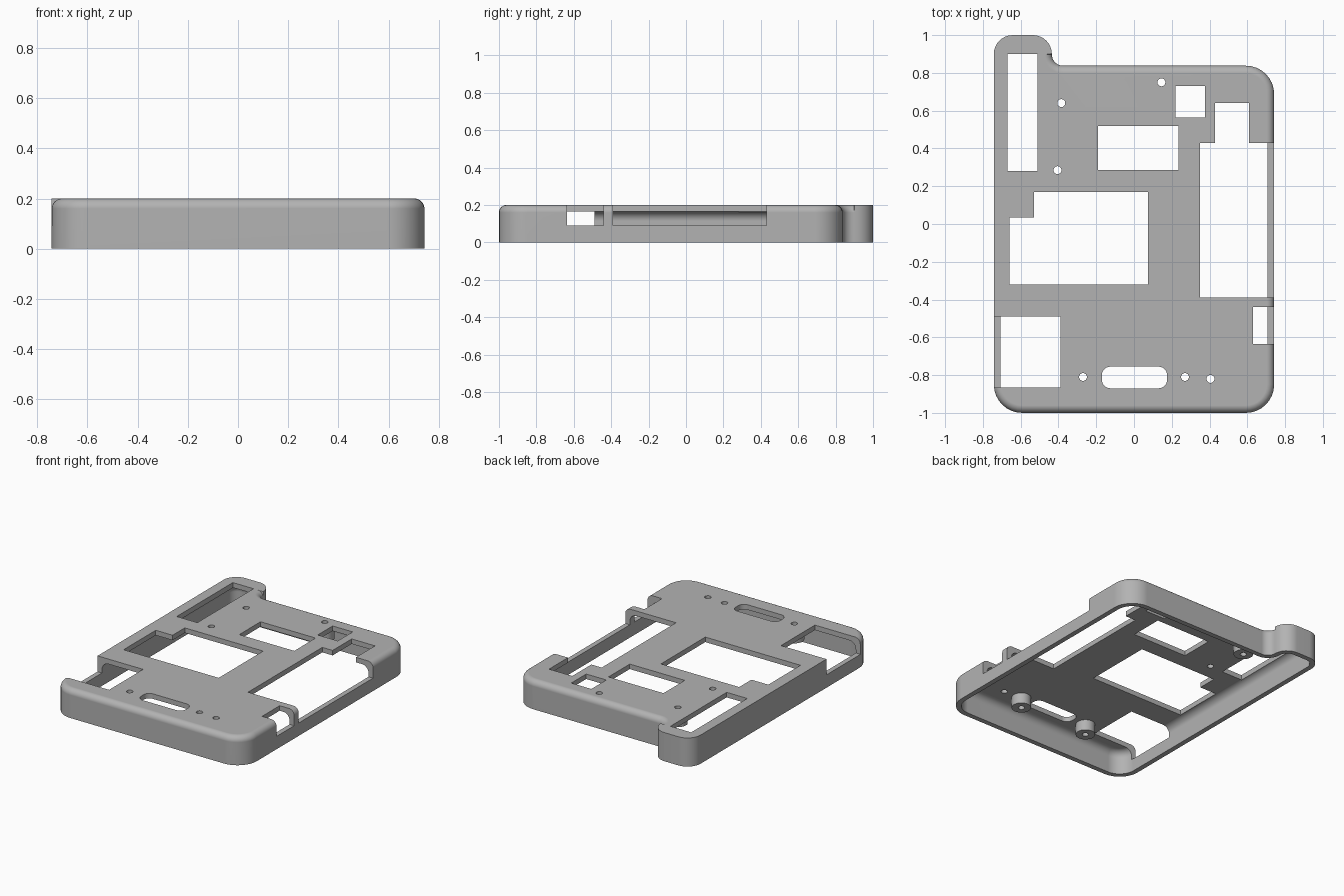
import bpy, bmesh
from math import sin, cos, radians, pi
from mathutils import Vector

if "Cube" in bpy.data.objects:
    bpy.data.objects.remove(bpy.data.objects["Cube"], do_unlink=True)

TOP, ROOF, WALL = 0.2, 0.165, 0.035
HALF_W, BACK, SILL = 0.742, 0.838, 0.09
FILLET, INNER_FILLET, STEPS = 0.04, 0.05, 8

grey = bpy.data.materials.new("plain grey")
grey.use_nodes = True
grey.diffuse_color = (0.45, 0.45, 0.45, 1)
grey.node_tree.nodes["Principled BSDF"].inputs["Base Color"].default_value = grey.diffuse_color


def make_object(name, bm):
    bmesh.ops.recalc_face_normals(bm, faces=bm.faces[:])
    mesh = bpy.data.meshes.new(name)
    bm.to_mesh(mesh)
    bm.free()
    mesh.materials.append(grey)
    obj = bpy.data.objects.new(name, mesh)
    bpy.context.scene.collection.objects.link(obj)
    return obj


def smooth(obj):
    bpy.ops.object.select_all(action="DESELECT")
    obj.select_set(True)
    bpy.context.view_layer.objects.active = obj
    bpy.ops.object.shade_smooth_by_angle(angle=radians(35))


def bridge(bm, a, b):
    n = len(a)
    for i in range(n):
        bm.faces.new((a[i], a[(i + 1) % n], b[(i + 1) % n], b[i]))


# Outline entries: point, outward normal, top edge rounded or not
outline = []


def corner(cx, cy, r, start, sweep, rounded):
    side = 1 if sweep > 0 else -1
    for i in range(STEPS + 1):
        a = radians(start + sweep * i / STEPS)
        n = Vector((cos(a), sin(a)))
        outline.append((Vector((cx, cy)) + n * r, n * side, rounded))


R, BUMP_R, NECK_R, BUMP_X = 0.15, 0.1, 0.06, -0.435
corner(HALF_W - R, -1 + R, R, -90, 90, 1)
corner(HALF_W - R, BACK - R, R, 0, 90, 1)
corner(BUMP_X + NECK_R, BACK + NECK_R, NECK_R, 270, -90, 1)
corner(BUMP_X - BUMP_R, 1 - BUMP_R, BUMP_R, 0, 90, 0)
corner(-HALF_W + BUMP_R, 1 - BUMP_R, BUMP_R, 90, 90, 0)
for y, rounded in ((-0.6, 0), (-0.7, 1)):
    outline.append((Vector((-HALF_W, y)), Vector((-1, 0)), rounded))
corner(-HALF_W + R, -1 + R, R, 180, 90, 1)

# Hollow shell lofted from offset outlines
bm = bmesh.new()


def ring(inset, z, partial=False):
    return [bm.verts.new((*(p - n * inset * (w if partial else 1)), z)) for p, n, w in outline]


angles = [pi / 2 * i / STEPS for i in range(STEPS + 1)]
outer = [ring(0, 0)] + [ring(FILLET * (1 - cos(a)), TOP - FILLET + FILLET * sin(a), True) for a in angles]
inner = [ring(WALL, 0)] + [ring(WALL + INNER_FILLET * (1 - cos(a)),
                               ROOF - INNER_FILLET + INNER_FILLET * sin(a)) for a in angles]
for rings in (outer, inner):
    for a, b in zip(rings, rings[1:]):
        bridge(bm, a, b)
    bm.faces.new(rings[-1])
bridge(bm, outer[0], inner[0])
shell = make_object("case_shell", bm)

# Cutters for the openings
cutters = []


def prism_cutter(name, points, z0=SILL):
    bm = bmesh.new()
    low, high = ([bm.verts.new((x, y, z)) for x, y in points] for z in (z0, TOP + 0.1))
    bridge(bm, low, high)
    bm.faces.new(low)
    bm.faces.new(high)
    obj = make_object(name, bm)
    obj.hide_render = True
    cutters.append(obj)


def box_cutter(name, x0, x1, y0, y1):
    prism_cutter(name, [(x0, y0), (x1, y0), (x1, y1), (x0, y1)])


def arc(cx, cy, r, start, end, count):
    return [(cx + r * cos(radians(start + (end - start) * i / count)),
             cy + r * sin(radians(start + (end - start) * i / count))) for i in range(count + 1)]


box_cutter("bump_slot", -0.67, -0.51, 0.28, 0.9)
box_cutter("middle_window", -0.19, 0.235, 0.285, 0.52)
box_cutter("small_window", 0.22, 0.375, 0.565, 0.73)
box_cutter("side_window", 0.35, 1, -0.39, 0.43)
box_cutter("side_window_extension", 0.43, 0.61, 0.3, 0.64)
box_cutter("side_port", 0.63, 1, -0.635, -0.44)
box_cutter("left_port", -1, -0.39, -0.865, -0.49)
prism_cutter("large_window", [(-0.66, -0.32), (0.075, -0.32), (0.075, 0.17),
                              (-0.53, 0.17), (-0.53, 0.035), (-0.66, 0.035)])
oblong = []
for cx, cy, start in ((0.13, -0.8, 0), (-0.125, -0.8, 90), (-0.125, -0.825, 180), (0.13, -0.825, 270)):
    oblong += arc(cx, cy, 0.045, start, start + 90, 6)
prism_cutter("oblong_slot", oblong)

HOLE_R = 0.021
boss_spots = [(-0.27, -0.81), (0.27, -0.81), (-0.385, 0.64), (0.145, 0.75)]
plain_spots = [(-0.405, 0.285), (0.405, -0.82)]
for x, y in boss_spots + plain_spots:
    prism_cutter("screw_hole", arc(x, y, HOLE_R, 0, 360, 24)[:-1], 0.05)

for cutter in cutters:
    mod = shell.modifiers.new(cutter.name, "BOOLEAN")
    mod.operation, mod.solver, mod.object = "DIFFERENCE", "EXACT", cutter

# Bake the cuts and drop the cutters
bpy.context.view_layer.update()
baked = bpy.data.meshes.new_from_object(shell.evaluated_get(bpy.context.evaluated_depsgraph_get()))
shell.modifiers.clear()
shell.data = baked
shell.data.name = "case_shell"
for cutter in cutters:
    bpy.data.objects.remove(cutter, do_unlink=True)
shell.data.materials.clear()
shell.data.materials.append(grey)
for face in shell.data.polygons:
    face.material_index = 0
smooth(shell)
weighted = shell.modifiers.new("weighted_normals", "WEIGHTED_NORMAL")
weighted.keep_sharp = True

# Screw bosses under the plate
for x, y in boss_spots:
    bm = bmesh.new()
    loops = [[bm.verts.new((px, py, z)) for px, py in arc(x, y, r, 0, 360, 24)[:-1]]
             for r, z in ((0.063, 0.09), (0.063, ROOF + 0.01), (HOLE_R, ROOF + 0.01), (HOLE_R, 0.09))]
    for a, b in zip(loops, loops[1:] + loops[:1]):
        bridge(bm, a, b)
    smooth(make_object("screw_boss", bm))
